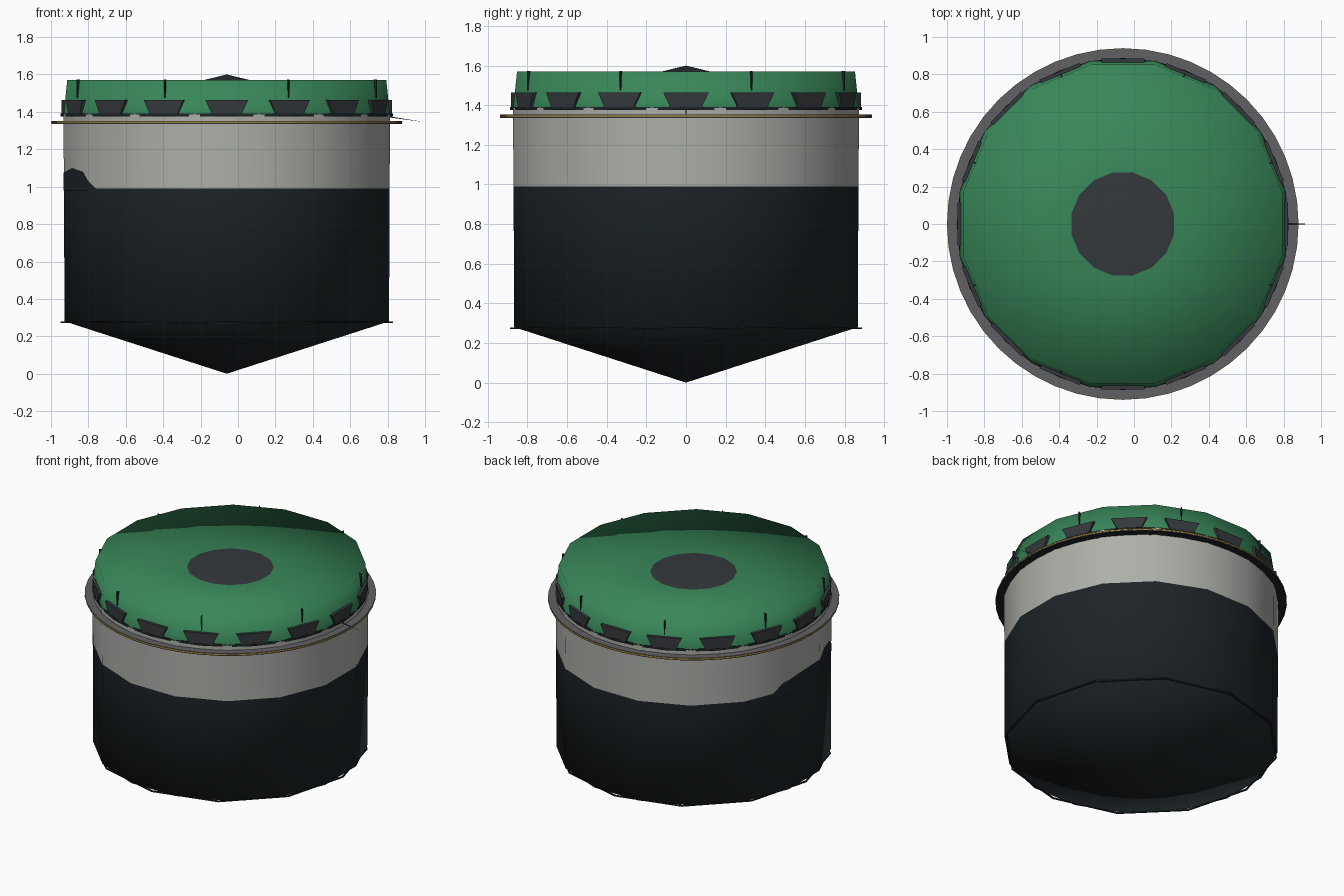
import bpy, bmesh
from math import pi, sin, cos, radians

if "Cube" in bpy.data.objects:
    bpy.data.objects.remove(bpy.data.objects["Cube"])

CX = -0.06                 # axis of the canister
STEP = radians(22.5)
APO = cos(STEP / 2)        # apothem factor of a 16-gon


def material(name, rgb):
    m = bpy.data.materials.new(name)
    m.diffuse_color = (*rgb, 1)
    m.use_nodes = True
    m.node_tree.nodes["Principled BSDF"].inputs["Base Color"].default_value = m.diffuse_color
    return m


BLACK = material("black", (0.012, 0.017, 0.02))
DARK = material("dark_grey", (0.035, 0.04, 0.045))
STEEL = material("steel", (0.12, 0.12, 0.13))
CREAM = material("pale_grey", (0.42, 0.43, 0.4))
GREEN = material("green", (0.04, 0.24, 0.1))
GOLD = material("gold", (0.5, 0.3, 0.03))


def finish(name, bm, mats, smooth=False):
    bmesh.ops.recalc_face_normals(bm, faces=bm.faces)
    me = bpy.data.meshes.new(name)
    bm.to_mesh(me)
    bm.free()
    for m in mats:
        me.materials.append(m)
    for p in me.polygons:
        p.use_smooth = smooth
    ob = bpy.data.objects.new(name, me)
    ob.location.x = CX
    bpy.context.collection.objects.link(ob)
    return ob


def lathe(name, profile, mats, n=16, phase=0.5, bands=None, closed=False, smooth=True):
    """Revolve (radius, z) points; bands gives a material index per strip."""
    bm = bmesh.new()
    rings = []
    for r, z in profile:
        if r == 0:
            rings.append([bm.verts.new((0, 0, z))] * n)
        else:
            rings.append([bm.verts.new((r * cos(2 * pi * (i + phase) / n),
                                        r * sin(2 * pi * (i + phase) / n), z))
                          for i in range(n)])
    if closed:
        rings.append(rings[0])
    for k in range(len(rings) - 1):
        for i in range(n):
            j = (i + 1) % n
            quad = [rings[k][i], rings[k][j], rings[k + 1][j], rings[k + 1][i]]
            f = bm.faces.new(list(dict.fromkeys(quad)))
            f.material_index = bands[k] if bands else 0
    return finish(name, bm, mats, smooth)


def ring(name, r_in, r_out, z0, z1, mat, n):
    return lathe(name, [(r_in, z0), (r_out, z0), (r_out, z1), (r_in, z1)],
                 [mat], n, 0, closed=True, smooth=False)


def prism(bm, outline, r0, r1, angle):
    """Extrude a (tangent, z) outline radially between r0 and r1."""
    c, s = cos(angle), sin(angle)
    a, b = [[bm.verts.new((r * c - t * s, r * s + t * c, z)) for t, z in outline]
            for r in (r0, r1)]
    bm.faces.new(a)
    bm.faces.new(b)
    for i in range(len(outline)):
        j = (i + 1) % len(outline)
        bm.faces.new((a[i], a[j], b[j], b[i]))


# Body: pointed black base and pale upper band
lathe("body", [(0, 0), (0.868 / APO, 0.28), (0.87 / APO, 0.99), (0.874 / APO, 1.385)],
      [BLACK, CREAM], bands=[0, 0, 1])

# Raised black patch on the left of the band
bm = bmesh.new()
prev = None
for deg, z in [(160, 0.985), (166, 1.05), (168.75, 1.06), (182, 1.07), (191.25, 1.075),
               (199, 1.10), (209, 1.08), (213.75, 1.03), (218, 0.985)]:
    a = radians(deg)
    rel = a - STEP * round(a / STEP)
    r = 0.8735 / cos(rel)
    cur = [bm.verts.new((r * cos(a), r * sin(a), h)) for h in (0.98, z)]
    if prev:
        bm.faces.new((prev[0], cur[0], cur[1], prev[1]))
    prev = cur
finish("side_patch", bm, [BLACK])

# Lid: tapered wall, slightly dished top, dark raised centre
lathe("lid", [(0.872 / APO, 1.385), (0.853 / APO, 1.57), (0.28, 1.533), (0, 1.6)],
      [GREEN, DARK], bands=[0, 0, 1])

# Trapezoid grips around the lid
bm = bmesh.new()
for i in range(16):
    prism(bm, [(-0.08, 1.39), (0.08, 1.39), (0.115, 1.464), (-0.115, 1.464)],
          0.85, 0.884, i * STEP)
finish("lid_grips", bm, [DARK])

# Thin seams on the lid wall
bm = bmesh.new()
for i in range(8):
    prism(bm, [(-0.003, 1.475), (0.003, 1.475), (0.003, 1.572), (-0.003, 1.572)],
          0.85, 0.868, (2 * i + 1) * STEP)
finish("lid_seams", bm, [BLACK])

# Rings: collar, gold edging, seal and lower wire hoop
ring("collar_ring", 0.885, 0.938, 1.338, 1.352, STEEL, 48)
ring("collar_edging", 0.934, 0.94, 1.342, 1.348, GOLD, 48)
ring("collar_underside", 0.885, 0.937, 1.335, 1.3385, BLACK, 48)
ring("seal_ring", 0.865, 0.888, 1.376, 1.392, BLACK, 32)
ring("base_hoop", 0.878, 0.888, 0.27, 0.279, BLACK, 12)

# Thin pointer at the right
bm = bmesh.new()
base = [bm.verts.new((0.87, y, z)) for y, z in ((-0.003, 1.37), (0.003, 1.37), (0, 1.376))]
tip = bm.verts.new((1.06, 0, 1.345))
bm.faces.new(base)
for i in range(3):
    bm.faces.new((base[i], base[(i + 1) % 3], tip))
finish("pointer", bm, [DARK])
